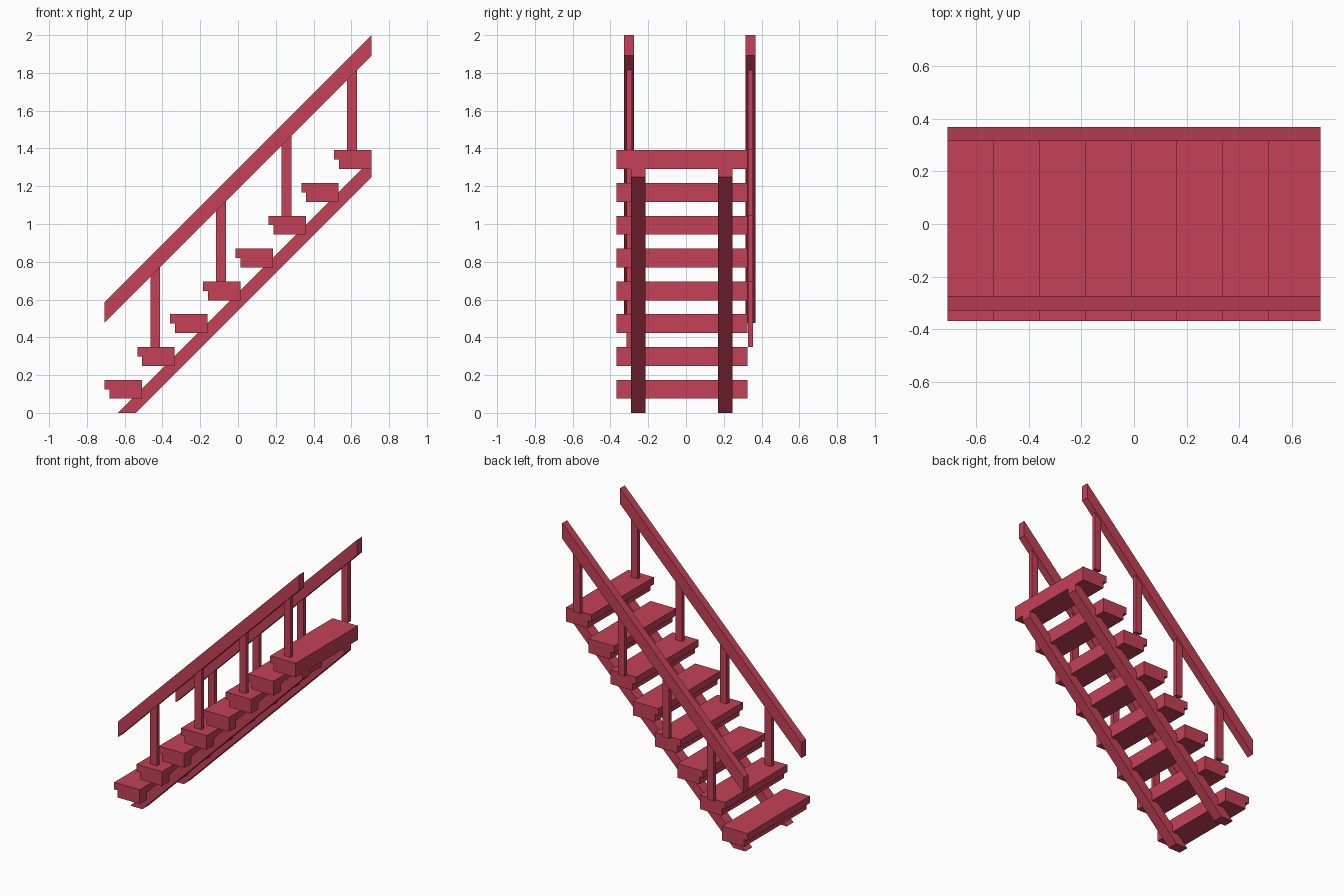
import bpy
import bmesh

cube = bpy.data.objects.get("Cube")
if cube:
    bpy.data.objects.remove(cube, do_unlink=True)

red = bpy.data.materials.new("rose_red")
red.use_nodes = True
colour = (0.55, 0.053, 0.096, 1)
red.diffuse_color = colour
red.node_tree.nodes["Principled BSDF"].inputs["Base Color"].default_value = colour


def extrude_profile(name, profile, y0, y1):
    """Extrude an (x, z) outline from y0 to y1."""
    bm = bmesh.new()
    face = bm.faces.new([bm.verts.new((x, y0, z)) for x, z in profile])
    result = bmesh.ops.extrude_face_region(bm, geom=[face])
    verts = [v for v in result["geom"] if isinstance(v, bmesh.types.BMVert)]
    bmesh.ops.translate(bm, verts=verts, vec=(0, y1 - y0, 0))
    bmesh.ops.recalc_face_normals(bm, faces=bm.faces)
    mesh = bpy.data.meshes.new(name)
    bm.to_mesh(mesh)
    bm.free()
    mesh.materials.append(red)
    obj = bpy.data.objects.new(name, mesh)
    bpy.context.collection.objects.link(obj)
    return obj


END = 0.707
STEP = 0.1737
FIRST_TOP = 0.175

# Treads with a front nosing
for i in range(8):
    x, z = -END + i * STEP, FIRST_TOP + i * STEP
    extrude_profile(f"tread_{i + 1}", [
        (x, z), (x + 0.198, z), (x + 0.198, z - 0.1), (x + 0.026, z - 0.1),
        (x + 0.026, z - 0.05), (x, z - 0.05)], -0.368, 0.325)

# Sloping stringers, cut level at the floor and plumb at the top
for side, y in (("front", -0.253), ("back", 0.208)):
    extrude_profile(f"{side}_stringer", [
        (-0.635, 0), (-0.542, 0), (END, 1.249), (END, 1.342)],
        y - 0.038, y + 0.038)

# Handrails with posts on every second tread
for side, y in (("front", -0.301), ("back", 0.341)):
    extrude_profile(f"{side}_handrail", [
        (-END, 0.477), (END, 1.891), (END, 2.0), (-END, 0.586)],
        y - 0.027, y + 0.027)
    for i in range(4):
        x = -0.438 + i * 2 * STEP
        base = FIRST_TOP + (2 * i + 1) * STEP
        extrude_profile(f"{side}_post_{i + 1}", [
            (x - 0.026, base), (x + 0.026, base),
            (x + 0.026, x + 1.22), (x - 0.026, x + 1.168)],
            y - 0.014, y + 0.014)
